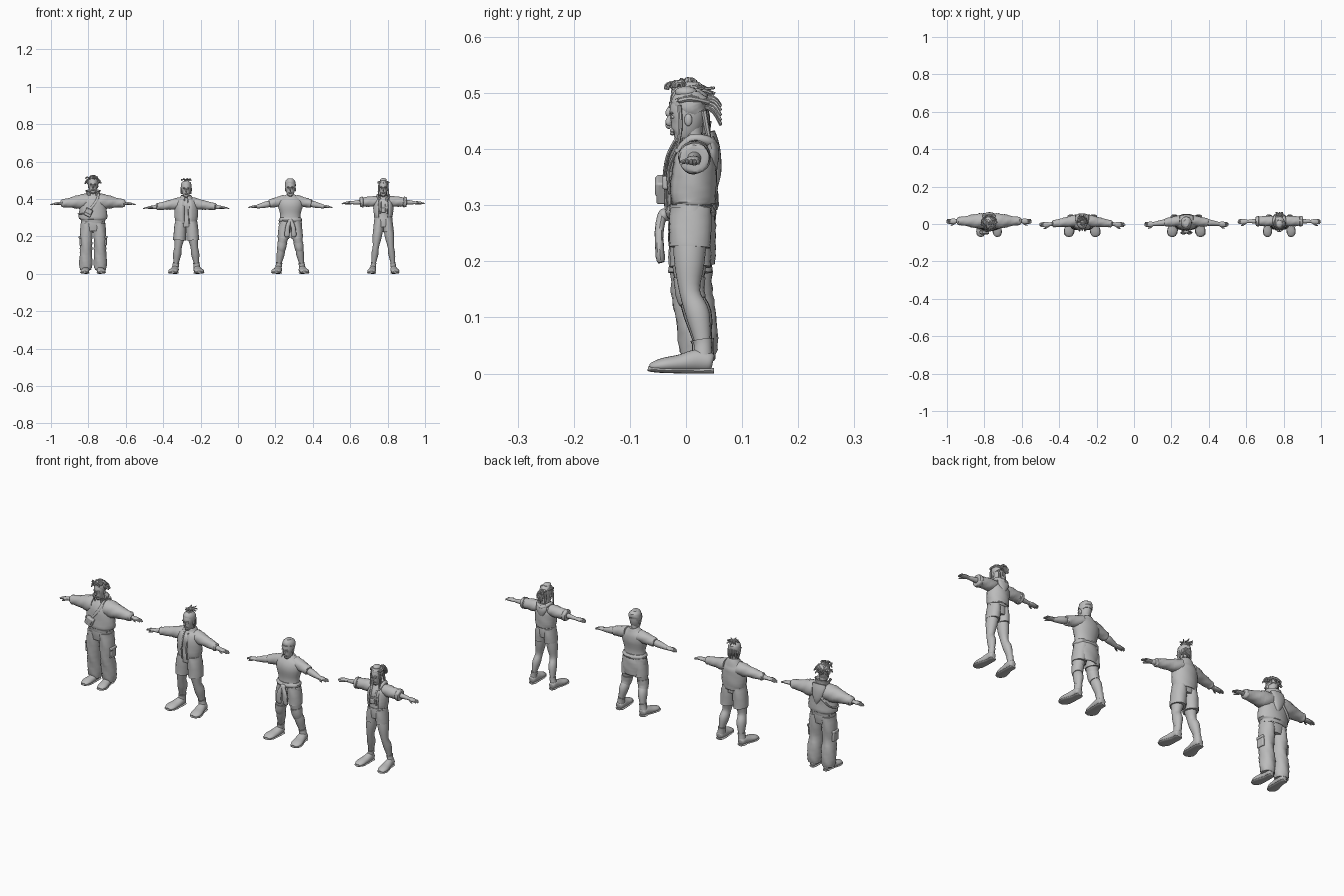
import bpy, bmesh, random
from math import sin, cos, pi, radians
from mathutils import Vector, Matrix

random.seed(4)
default_cube = bpy.data.objects.get("Cube")
if default_cube:
    bpy.data.objects.remove(default_cube, do_unlink=True)

clay = bpy.data.materials.new("plain grey")
clay.use_nodes = True
grey = (0.5, 0.5, 0.5, 1)
clay.diffuse_color = grey
clay.node_tree.nodes["Principled BSDF"].inputs["Base Color"].default_value = grey
CM = 0.01
made = []


def spline(points, sub):
    """Resample stations through a smooth curve."""
    out, last = [], len(points) - 1
    for i in range(last):
        p, q, r, s = (points[min(max(i + k, 0), last)] for k in (-1, 0, 1, 2))
        for step in range(sub):
            t = step / sub
            out.append([q[k] + t * ((r[k] - p[k]) + t * ((2*p[k] - 5*q[k] + 4*r[k] - s[k])
                        + t * (3*q[k] - p[k] - 3*r[k] + s[k]))) / 2 for k in range(5)])
    return out + [list(points[-1])]


class Person:
    def __init__(self, name, x, chin, shoulder, hand, hand_y):
        self.name, self.x, self.chin = name, x, chin
        self.shoulder = Vector((4.5, 1.6, shoulder))
        self.wrist = Vector((17.5, hand_y, hand))

    def add(self, part, bm):
        mesh = bpy.data.meshes.new(part)
        bm.transform(Matrix.Scale(CM, 4))
        bm.to_mesh(mesh)
        bm.free()
        obj = bpy.data.objects.new(f"{self.name}_{part}", mesh)
        obj.location.x = self.x
        mesh.materials.append(clay)
        bpy.context.collection.objects.link(obj)
        made.append(obj)
        return obj

    def tube(self, part, stations, gap=0, fold=0, seg=20, sub=4):
        """Loft ellipses (x, y, z, half width, half depth); gap opens the front."""
        rows = spline(stations, sub)
        centres = [Vector(r[:3]) for r in rows]
        run = centres[-1] - centres[0]
        ref = Vector((0, 1, 0)) if abs(run.x) > max(abs(run.y), abs(run.z)) else Vector((1, 0, 0))
        bm, rings = bmesh.new(), []
        for i, c in enumerate(centres):
            t = (centres[min(i + 1, len(rows) - 1)] - centres[max(i - 1, 0)]).normalized()
            u = ref - t * ref.dot(t)
            u = u.normalized() if u.length > 0.05 else t.orthogonal().normalized()
            v, ring = t.cross(u), []
            for j in range(seg + (gap > 0)):
                a = -pi / 2 + gap + (2 * pi - 2 * gap) * j / seg
                k = 1 + fold * sin(3 * a + 1.9 * i) * cos(a - i)
                ring.append(bm.verts.new(c + (u * cos(a) * max(rows[i][3], .05)
                                              + v * sin(a) * max(rows[i][4], .05)) * k))
            rings.append(ring)
        for low, high in zip(rings, rings[1:]):
            for j in range(seg):
                n = (j + 1) % len(low)
                bm.faces.new((low[j], low[n], high[n], high[j]))
        if not gap:
            bm.faces.new(rings[0][::-1])
            bm.faces.new(rings[-1])
        obj = self.add(part, bm)
        if gap:
            shell = obj.modifiers.new("cloth", "SOLIDIFY")
            shell.thickness = 0.004
        return obj

    def pair(self, part, stations, **options):
        for side, s in (("left", 1), ("right", -1)):
            self.tube(f"{side}_{part}", [(p[0] * s, *p[1:]) for p in stations], **options)

    def lock(self, part, path, r, tip=0.6):
        n = len(path) - 1
        self.tube(part, [(*p, r * (1 + (tip - 1) * i / n), r * (1 + (tip - 1) * i / n))
                         for i, p in enumerate(path)], seg=7, sub=3)

    def blob(self, part, at, size):
        bm = bmesh.new()
        bmesh.ops.create_uvsphere(bm, u_segments=20, v_segments=12, radius=1)
        bm.transform(Matrix.Translation(at) @ Matrix.Diagonal((*size, 1)))
        return self.add(part, bm)

    def box(self, part, at, size, turn=0):
        bm = bmesh.new()
        bmesh.ops.create_cube(bm, size=1)
        bm.transform(Matrix.Translation(at) @ Matrix.Rotation(turn, 4, "Y")
                     @ Matrix.Diagonal((*size, 1)))
        edge = self.add(part, bm).modifiers.new("soft edge", "BEVEL")
        edge.width, edge.segments = 0.004, 3

    def head(self, wide=1):
        z = self.chin
        self.tube("neck", [(0, 1.8, z - 4, 2.2, 2), (0, 1.2, z, 1.6, 1.7), (0, 1, z + 3, 1.6, 1.8)])
        self.tube("head", [(0, -1.7, z, .7, .7), (0, -.9, z + .7, 1.5 * wide, 2),
                           (0, 0, z + 2.6, 2.2 * wide, 2.8), (0, .3, z + 5, 2.5 * wide, 3.2),
                           (0, .5, z + 7, 2 * wide, 2.7), (0, .5, z + 8, .8, 1)])
        self.tube("nose", [(0, -2.8, z + 4.2, .25, .3), (0, -3.1, z + 3, .5, .6),
                           (0, -2.7, z + 2.5, .3, .3)], seg=10)
        self.blob("mouth", (0, -2.4, z + 1.5), (.9, .5, .35))
        for side, s in (("left", 1), ("right", -1)):
            self.blob(side + "_ear", (2.4 * s * wide, .4, z + 3.4), (.4, .7, 1.1))
            self.blob(side + "_eye", (s, -2.3, z + 3.9), (.5, .4, .3))
            self.blob(side + "_brow", (s, -2.6, z + 4.6), (.8, .4, .2))

    def arm_points(self, sizes):
        rate = 1 / (self.wrist.x - self.shoulder.x)
        return [(*self.shoulder.lerp(self.wrist, (d - self.shoulder.x) * rate), r, r)
                for d, r in sizes]

    def arms(self, k, sleeve, reach=22.5):
        self.pair("arm", self.arm_points([(4, 2.2*k), (8, 2*k), (11, 1.5*k), (13, 1.6*k), (18, .9*k)]))
        self.pair("sleeve", self.arm_points(sleeve), fold=.06)
        x, y, z = self.wrist
        self.pair("palm", [(x - .5, y, z, .9, .8), (x + 1.3, y - .1, z, 1.4, .8),
                           (x + 3, y - .2, z - .2, 1.3, .6), (x + 3.4, y - .2, z - .2, .9, .4)], seg=12)
        for i in range(4):
            fy = y + .8 - i * .65
            end = reach - (.7 if i in (0, 3) else 0)
            self.pair(f"finger_{i}", [(x + 2.6, fy, z - .1, .35, .4), (x + 4, fy, z - .3, .33, .36),
                                      (end, fy, z - .7, .2, .2)], seg=8)
        self.pair("thumb", [(x + .6, y - .9, z, .5, .5), (x + 2, y - 2, z - .3, .4, .4),
                            (x + 3, y - 2.3, z - .6, .25, .25)], seg=8)

    def legs(self, hip, foot, k):
        def at(z, y, a, b):
            return (foot + (hip - foot) * (z - 3) / 23, y, z, a * k, b * k)
        self.pair("leg", [at(26, .8, 3, 3.5), at(20, .6, 2.8, 3.1), at(14.5, .7, 1.9, 2.1),
                          at(10.5, 2.1, 2.1, 2.4), at(5, 3, 1.2, 1.5), at(2, 3, 1.3, 1.6)])
        self.pair("sock", [at(3, 3, 1.7, 1.9), at(5, 3, 1.6, 1.8), at(6, 2.9, 1.7, 2)])
        self.at_leg = at

    def shoes(self, x, k=1, out=.8):
        self.pair("shoe", [(x, 4.8, 2, .9 * k, 1.2), (x, 4.2, 2.1, 1.6 * k, 1.7),
                           (x, 2, 2.3, 1.9 * k, 2), (x + out / 2, -1, 1.8, 2.2 * k, 1.6),
                           (x + out, -4, 1.5, 2.4 * k, 1.3), (x + out, -6, 1.2, 1.7 * k, .8),
                           (x + out, -6.4, 1.1, .9 * k, .4)])
        self.pair("sole", [(x, 5, .5, 1 * k, .45), (x, 4, .5, 1.8 * k, .5), (x, 1, .5, 1.9 * k, .5),
                           (x + out, -4, .6, 2.6 * k, .5), (x + out, -6.2, .8, 1.8 * k, .5),
                           (x + out, -6.8, .9, .8 * k, .4)])

    def trunk(self, hip, waist, chest, top):
        self.tube("torso", [(0, .8, 25, hip * .9, 3.4), (0, .8, 28, hip, 3.6), (0, .8, 32, waist, 3.3),
                            (0, .9, 36, chest, 3.9), (0, 1.4, top - 3, chest * .95, 3.5),
                            (0, 1.6, top - 1, chest * .6, 2.7), (0, 1.7, top, 2.2, 2)])

    def cap(self, part, lift, height, wide=2.9):
        z = self.chin
        self.tube(part, [(0, 1.7, z + lift, wide * .8, 2.1), (0, 1, z + lift + 1.3, wide, 3),
                         (0, .6, z + height - 1.4, wide * .9, 3.2), (0, .6, z + height, 1.4, 1.8)], fold=.05)


# Person one: baggy jacket, cargo trousers, shoulder bag, curly hair
p = Person("first_person", -0.775, 43.4, 38.7, 37.6, 1.6)
p.head()
p.arms(.9, [(3, 4), (6, 4), (9, 3.4), (12, 2.7), (15, 2.3), (16.3, 2.2), (17.2, 1.4)], 23)
p.tube("jacket", [(0, 1, 27.5, 6.3, 4.2), (0, 1, 28.8, 6.6, 4.4), (0, 1, 30, 7.6, 4.8),
                  (0, 1, 34, 7.4, 4.6), (0, 1.2, 38, 6.8, 4.4), (0, 1.5, 41, 4.8, 3.6),
                  (0, 1.5, 43, 2.4, 2.4)], fold=.03)
p.tube("collar", [(0, 1.4, 41, 3.2, 3), (0, 1.2, 43, 3.4, 3.2), (0, 1, 44.5, 4.2, 3.6)], gap=.5)
p.tube("hood", [(0, 4, 43, 3.6, 1.2), (0, 4.8, 40, 3.4, 1.3), (.5, 5.2, 36, 2.2, 1.1), (.8, 5.2, 33, .4, .4)])
p.tube("strap", [(3, 3, 42.5, .6, .3), (3, -.5, 43, .6, .3), (1.8, -3.2, 39, .6, .3), (-2, -4, 34, .6, .3)], seg=8)
p.tube("back_strap", [(3, 3, 42.5, .6, .3), (-1, 5.6, 38, .6, .3), (-6, 4.2, 33, .6, .3),
                      (-7.6, 0, 32, .6, .3), (-3, -4, 32.5, .6, .3)], seg=8)
p.box("bag", (-2.5, -4.4, 32.8), (4, 1.8, 4.2), radians(25))
p.box("bag_flap", (-2.4, -5.2, 33.4), (3.6, .6, 2.4), radians(25))
p.tube("hips", [(0, 1, 23, 5.5, 3.6), (0, 1, 26, 6.4, 4), (0, 1, 29, 6.2, 4)])
p.pair("trouser_leg", [(3.2, 1, 27, 3.3, 4), (3.6, 1, 21, 3.4, 4), (3.7, 1, 15, 3.2, 3.6),
                       (3.8, 1.8, 10, 3.4, 3.7), (3.9, 2.2, 5, 3.5, 3.4), (3.9, 2.3, 2.2, 3, 2.9)], fold=.07)
for s in (-1, 1):
    p.box("cargo_pocket", (6.6 * s, 1, 17.5), (1.5, 4, 5))
    p.box("pocket_flap", (6.8 * s, 1, 19.6), (1.7, 4.3, 1.4))
p.shoes(3.7, .95, .7)
p.cap("hair_base", 4, 8.6)
for i in range(70):
    a, h = random.uniform(0, 2 * pi), random.uniform(.1, 1)
    low = 2.6 if sin(a) < -.3 else 0
    d = Vector((cos(a) * 2.9, sin(a) * 3.1, 0)) * (1.1 - h * h)
    root = Vector((0, .5, p.chin + 4.2 + low * (1 - h) + h * 4)) + d * .8
    side = Vector((-sin(a), cos(a), 0)) * random.choice((-.8, .8))
    p.lock(f"curl_{i}", [root, root + d * .3 + Vector((0, 0, .9)), root + d * .5 + side + Vector((0, 0, .7)),
                         root + d * .55 + side], .45)

# Person two: open jacket, wide shorts, short locks tied on top
p = Person("second_person", -0.277, 41.3, 37.5, 35.6, -.2)
p.head(1.05)
p.trunk(5.4, 5, 5.6, 41)
p.arms(1, [(3, 3.2), (6, 3), (9, 2.5), (12, 2.2), (14.5, 1.9), (15.5, 1.9), (16, 1.2)], 23)
p.tube("jacket", [(0, 1, 27, 5.5, 4.2), (0, 1, 28.5, 5.9, 4.4), (0, 1, 31, 6.3, 4.6), (0, 1, 35, 6.2, 4.6),
                  (0, 1.3, 38, 5.8, 4.2), (0, 1.6, 40, 3.9, 3.2), (0, 1.4, 42, 2.7, 2.5)], gap=.25, fold=.02)
p.pair("jacket_edge", [(1.3, -3.3, 27.2, .4, .3), (1.4, -3.6, 34, .4, .3), (1.1, -1.8, 40, .4, .3)], seg=8)
p.pair("shorts_leg", [(2.8, .8, 28, 3, 3.8), (3.2, .8, 24, 3.3, 4), (3.6, .8, 18, 3.4, 3.9)], fold=.04)
p.legs(2.8, 5.8, 1.05)
p.shoes(6, 1.1, 1)
p.cap("hair_base", 3.5, 8.4)
p.blob("hair_tie", (0, 1, p.chin + 8.2), (1.4, 1.4, .7))
for i in range(16):
    a = i * 2.4
    d = Vector((cos(a) * 1.6, sin(a) * 1.8 + .7, 0))
    root = Vector((0, 1, p.chin + 8)) + d * .3
    p.lock(f"top_lock_{i}", [root, root + d * .5 + Vector((0, 0, 1.2)), root + d * 1.4 + Vector((0, 0, .6 + i % 3 * .5))], .4)
for i in range(11):
    a = pi * i / 10
    x, y = 2.6 * cos(a), 1 + 2.9 * sin(a)
    p.lock(f"back_lock_{i}", [(x * .8, y * .8, p.chin + 7), (x, y, p.chin + 4.5), (x, y, p.chin + 1.5 + i % 2)], .5)

# Person three: fitted shirt, jacket tied round the waist, headband
p = Person("third_person", 0.28, 41.8, 39, 36, 0)
p.head(1.08)
p.trunk(5.5, 5.2, 6.4, 42.4)
p.arms(1.05, [(3, 2.9), (6, 2.7), (9, 2.4), (11, 2.2), (11.3, 1.7)], 22.6)
p.tube("shirt", [(0, .8, 29, 5.5, 3.7), (0, .8, 32, 5.5, 3.6), (0, .9, 36.5, 6.7, 4.2),
                 (0, 1.4, 39.5, 6.3, 3.7), (0, 1.7, 41.6, 3.4, 2.6), (0, 1.7, 42.4, 2.3, 2.1)], fold=.01)
p.pair("shorts_leg", [(2.7, .8, 28, 2.9, 3.7), (3.2, .8, 24, 3.2, 3.8), (3.8, .8, 19, 3.1, 3.6)], fold=.04)
p.tube("waist_roll", [(0, .8, 27.6, 5.7, 4), (0, .8, 28.8, 6.3, 4.6), (0, .8, 30, 5.6, 3.9)], fold=.03)
p.tube("tied_jacket", [(0, 2.2, 18.8, 4.6, 3), (0, 1.5, 22, 6, 3.9), (0, 1, 26, 6.2, 4.3), (0, .8, 29, 5.8, 4)],
       gap=1, fold=.04)
p.blob("knot", (0, -4, 28.2), (1.5, 1, 1.2))
p.pair("tied_sleeve", [(.3, -4.3, 28.2, .9, .8), (1.5, -4.8, 25, 1.2, .8), (1.8, -4.6, 21, 1.4, .8),
                       (1.9, -4.4, 19.8, 1, .6)], fold=.08, seg=12)
p.legs(2.8, 6.4, 1.02)
at = p.at_leg
p.pair("knee_wrap", [at(12.8, 1.2, 2.2, 2.4), at(14.5, .7, 2.4, 2.6), at(17, .6, 2.6, 2.8)], fold=.03)
p.shoes(6.5, 1.1, 1)
p.cap("short_hair", 4.2, 9.1)
p.tube("headband", [(0, .3, p.chin + 5.2, 2.9, 3.4), (0, .4, p.chin + 6.3, 2.9, 3.4)], seg=28)

# Person four: cropped open jacket with hood, harness, short shorts, tied locks
p = Person("fourth_person", 0.777, 41.8, 38.8, 38, 1.4)
p.head(.95)
p.trunk(4.7, 3.8, 4.5, 41.6)
p.arms(.75, [(3, 2.6), (5.5, 2.8), (8, 2.7), (10.5, 2.5), (11, 2.8), (12.4, 2.6), (12.6, 1.4)], 22.2)
p.tube("jacket", [(0, 1, 30, 4.7, 4), (0, 1, 31, 5, 4.3), (0, 1, 34, 5.3, 4.4), (0, 1.3, 38, 5.1, 4),
                  (0, 1.6, 40.5, 3.4, 3), (0, 1.6, 42, 2.8, 2.7)], gap=.55, fold=.03)
p.pair("hood_rim", [(2, -1.6, 39.5, .7, .6), (2.9, 1, 41.8, .8, .8), (2.1, 4, 41.4, 1, .9), (0, 5, 40.4, 1, 1)], seg=10)
p.tube("hood", [(0, 4, 42, 2.8, 1), (0, 4.7, 39.5, 2.9, 1.2), (0, 4.8, 37, 1.6, .8), (0, 4.6, 35.5, .4, .4)])
p.pair("harness_strap", [(1.8, -1.3, 40.5, .5, .3), (1.5, -3.1, 36.5, .5, .3), (1.9, -2.9, 32, .5, .3)], seg=8)
p.tube("chest_band", [(0, .9, 35, 4.7, 4.2), (0, .9, 36, 4.7, 4.2)])
p.box("chest_pouch", (0, -3.6, 34), (2.4, 1.2, 2.4))
p.tube("belt", [(0, .8, 29, 4.9, 3.8), (0, .8, 30.2, 4.7, 3.7)])
p.pair("shorts_leg", [(2.2, .8, 29.5, 2.5, 3.6), (2.5, .8, 26, 2.7, 3.8), (2.8, .7, 22.5, 2.8, 3.6)], fold=.03)
p.legs(2.5, 5.5, .88)
p.shoes(5.6, .95, .7)
p.cap("hair_base", 4.4, 8.5, 2.7)
p.blob("top_bun", (0, 0, p.chin + 8.3), (1.8, 2, 1.1))
for i in range(9):
    x = (i - 4) * .62
    p.lock(f"swept_lock_{i}", [(x, -2.2 + abs(x) * .4, p.chin + 6.8), (x * 1.1, .8, p.chin + 8.4 - abs(x) * .5),
                               (x * .4, 4, p.chin + 6.5)], .5, 1)
for i in range(12):
    a = i * 2 * pi / 12
    p.lock(f"tail_lock_{i}", [(cos(a) * .5, 3.4, p.chin + 6.3 + sin(a) * .5),
                              (cos(a) * 1.2, 5, p.chin + 6 + sin(a) * 1.3),
                              (cos(a) * 1.7, 6.2, p.chin + 4.2 + sin(a) * 1.8)], .45)
p.pair("side_lock", [(2.3, -1.2, p.chin + 6, .4, .4), (2.6, -1, p.chin + 2, .4, .4), (2.4, -1.6, p.chin - 2, .25, .25)], seg=7)
p.pair("nape_lock", [(1.4, 3.2, p.chin + 5, .6, .5), (1.5, 3.8, p.chin + 1.5, .6, .5), (1.5, 4.4, p.chin - 1, .3, .3)], seg=7)

# Smooth shading with crisp hems
for obj in made:
    obj.select_set(True)
bpy.context.view_layer.objects.active = made[0]
bpy.ops.object.shade_smooth_by_angle(angle=radians(40))
